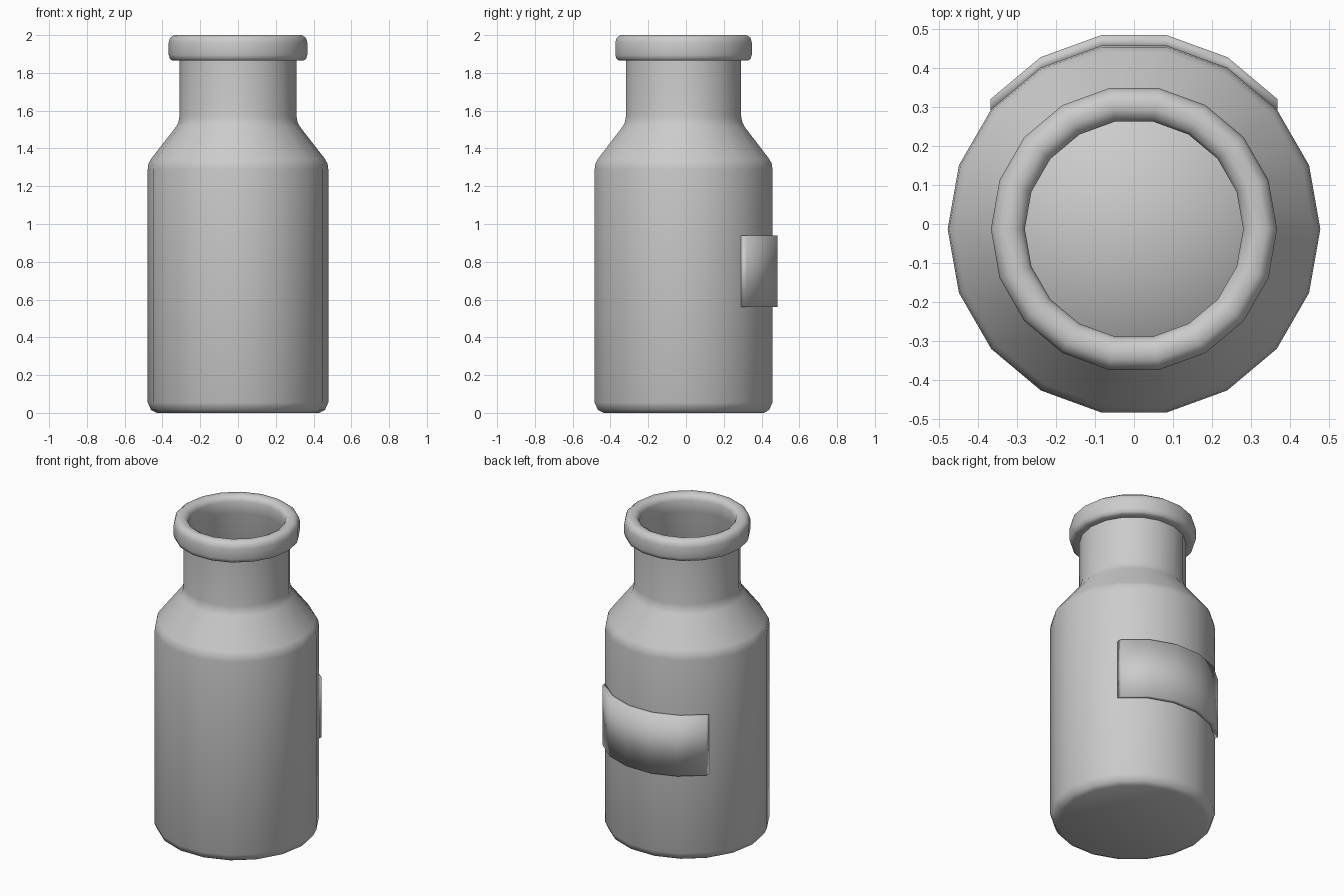
import bpy, bmesh, math

if "Cube" in bpy.data.objects:
    bpy.data.objects.remove(bpy.data.objects["Cube"])

SIDES = 18
CY = -0.013  # bottle axis sits slightly forward because of the label


def ring_point(r, i, z, dy=0.0):
    a = math.tau * i / SIDES
    return (r * math.cos(a), CY + dy + r * math.sin(a), z)


def finish(name, bm, angle):
    bmesh.ops.recalc_face_normals(bm, faces=bm.faces)
    mesh = bpy.data.meshes.new(name)
    bm.to_mesh(mesh)
    bm.free()
    obj = bpy.data.objects.new(name, mesh)
    bpy.context.collection.objects.link(obj)
    bpy.ops.object.select_all(action='DESELECT')
    obj.select_set(True)
    bpy.context.view_layer.objects.active = obj
    bpy.ops.object.shade_smooth_by_angle(angle=math.radians(angle))
    return obj


def lathe(name, profile, angle=50):
    """Spin (radius, z) points around the axis; radius 0 closes to a point."""
    bm = bmesh.new()
    rings = []
    for r, z in profile:
        if r == 0:
            rings.append([bm.verts.new((0, CY, z))] * SIDES)
        else:
            rings.append([bm.verts.new(ring_point(r, i, z)) for i in range(SIDES)])
    for a, b in zip(rings, rings[1:]):
        for i in range(SIDES):
            j = (i + 1) % SIDES
            quad = list(dict.fromkeys((a[i], a[j], b[j], b[i])))
            bm.faces.new(quad)
    return finish(name, bm, angle)


# Bottle: base, body, shoulder, neck, rolled lip, then the inner wall
lathe("bottle", [
    (0, 0), (0.43, 0), (0.46, 0.015), (0.478, 0.055),
    (0.478, 1.29), (0.474, 1.32), (0.46, 1.345),
    (0.328, 1.515), (0.315, 1.54), (0.31, 1.57), (0.31, 1.865),
    (0.345, 1.865), (0.36, 1.873), (0.367, 1.895),
    (0.367, 1.96), (0.36, 1.985), (0.34, 2.0),
    (0.31, 2.0), (0.288, 1.988), (0.28, 1.965), (0.28, 1.89),
    (0.29, 1.865), (0.29, 1.56), (0.44, 1.33), (0.455, 1.28),
    (0.455, 0.06), (0.42, 0.03), (0, 0.03),
])

# Contents: softly shaded fill inside the body
lathe("contents", [(0, 0.04), (0.40, 0.04), (0.44, 0.08), (0.44, 1.29),
                   (0.30, 1.46), (0, 1.50)], 89)

# Label: raised curved plate wrapping five sides of the back
bm = bmesh.new()
cols = []
for i in range(2, 8):
    cols.append([bm.verts.new(ring_point(0.48, i, z, dy))
                 for z, dy in ((0.56, -0.01), (0.56, 0.025), (0.94, 0.025), (0.94, -0.01))])
for a, b in zip(cols, cols[1:]):
    for k in range(4):
        m = (k + 1) % 4
        bm.faces.new((a[k], a[m], b[m], b[k]))
bm.faces.new(cols[0])
bm.faces.new(cols[-1])
finish("label", bm, 95)
